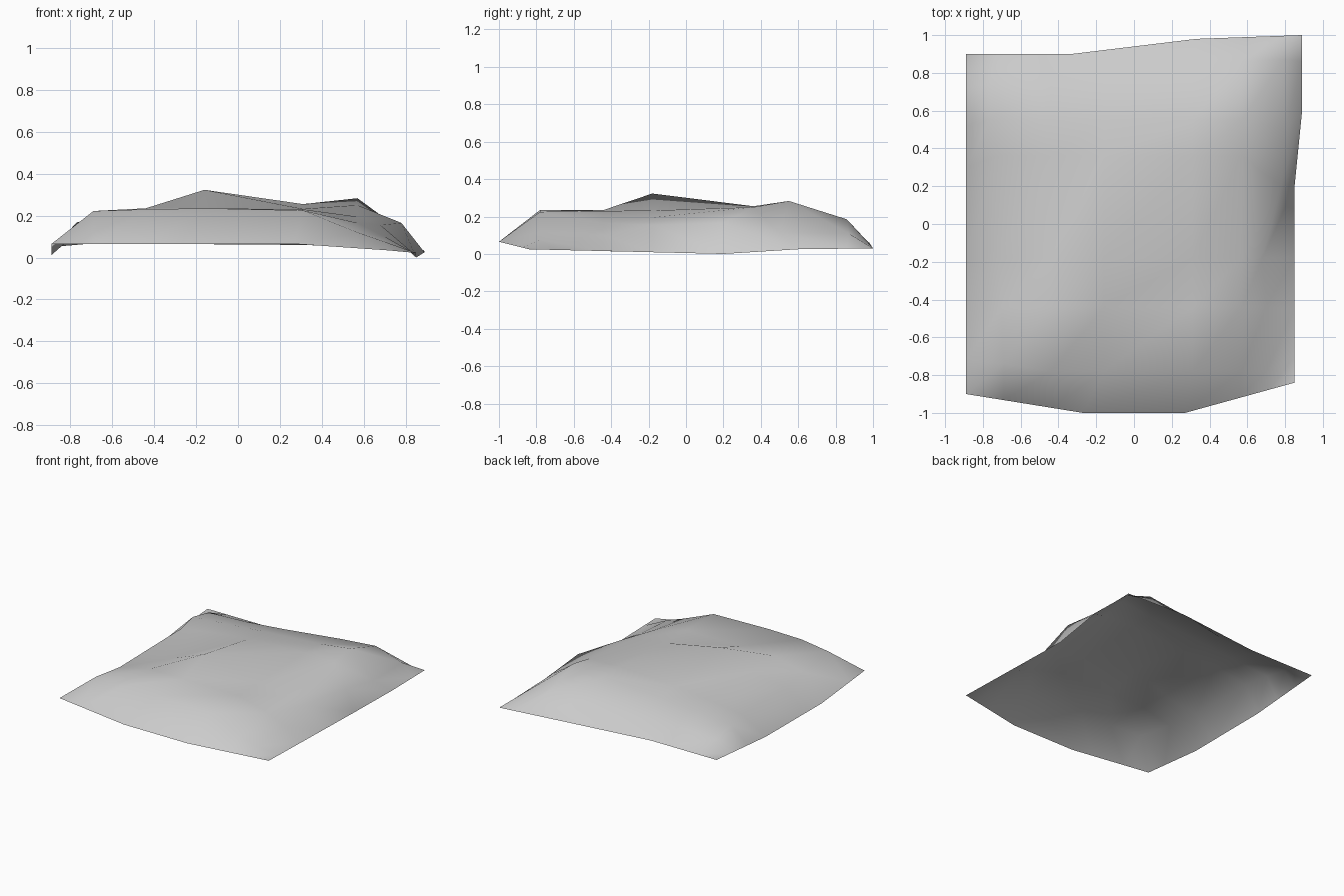
import bpy
import bmesh

cube = bpy.data.objects.get("Cube")
if cube:
    bpy.data.objects.remove(cube, do_unlink=True)


def sample(path, axis, t):
    """Point on a polyline where the given coordinate equals t."""
    for a, b in zip(path, path[1:]):
        if a[axis] <= t <= b[axis]:
            f = (t - a[axis]) / (b[axis] - a[axis])
            return tuple(p + (q - p) * f for p, q in zip(a, b))
    return path[-1]


# Outline of the sheet, one polyline per side
front = [(-.89, -.9, .065), (-.27, -1, .065), (.27, -1, .065), (.85, -.84, .025)]
back = [(-.89, .9, .065), (-.33, .9, .065), (.33, .98, .06), (.89, 1, .03)]
left = [front[0], (-.89, -.38, .012), (-.89, .3, .015), back[0]]
right = [front[-1], (.85, .2, .0), (.89, .6, .025), back[-1]]

# Where the inner grid lines meet each side
front_x = [-.69, -.44, -.27, .27, .56, .72]
back_x = [-.72, -.5, -.33, .33, .6, .78]
left_y = [-.72, -.38, -.18, .3, .52, .72]
right_y = [-.7, -.45, -.18, .2, .6, .86]

# Inner grid: shared columns and rows, with wandering rims on left, right and back
inner_x = [-.44, -.16, .31, .57]
left_rim = [(-.69, -.74), (-.7, -.44), (-.72, -.18), (-.73, .36), (-.77, .55), (-.77, .74)]
right_rim = [(.7, -.78), (.7, -.44), (.68, -.18), (.78, .2), (.8, .5), (.79, .87)]
row_y = [-.78, -.44, -.18, .36, .55]
back_rim = [.74, .77, .83, .86]
# The crest runs diagonally from front left to back right
heights = [
    [.222, .23, .235, .225, .12, .075],
    [.178, .235, .235, .23, .165, .1],
    [.165, .215, .323, .232, .195, .155],
    [.165, .205, .235, .255, .25, .165],
    [.168, .195, .218, .25, .283, .115],
    [.13, .145, .155, .178, .185, .11],
]

# Assemble the rows of points from front to back
rows = [[front[0]] + [sample(front, 0, x) for x in front_x] + [front[-1]]]
for j, zs in enumerate(heights):
    ys = [row_y[j]] * len(inner_x) if j < len(row_y) else back_rim
    spots = [left_rim[j]] + list(zip(inner_x, ys)) + [right_rim[j]]
    rows.append([sample(left, 1, left_y[j])]
                + [(x, y, z) for (x, y), z in zip(spots, zs)]
                + [sample(right, 1, right_y[j])])
rows.append([back[0]] + [sample(back, 0, x) for x in back_x] + [back[-1]])

# Skin the grid as one open, smooth sheet, with every quad split along the crest
bm = bmesh.new()
grid = [[bm.verts.new(p) for p in row] for row in rows]
for a, b in zip(grid, grid[1:]):
    for i in range(len(a) - 1):
        bm.faces.new((a[i], a[i + 1], b[i + 1])).smooth = True
        bm.faces.new((a[i], b[i + 1], b[i])).smooth = True

mesh = bpy.data.meshes.new("mound_sheet")
bm.to_mesh(mesh)
bm.free()
mound = bpy.data.objects.new("mound_sheet", mesh)
bpy.context.collection.objects.link(mound)

# Plain light grey surface
grey = bpy.data.materials.new("light_grey")
grey.use_nodes = True
colour = (.6, .6, .6, 1)
grey.diffuse_color = colour
grey.node_tree.nodes["Principled BSDF"].inputs["Base Color"].default_value = colour
mesh.materials.append(grey)
